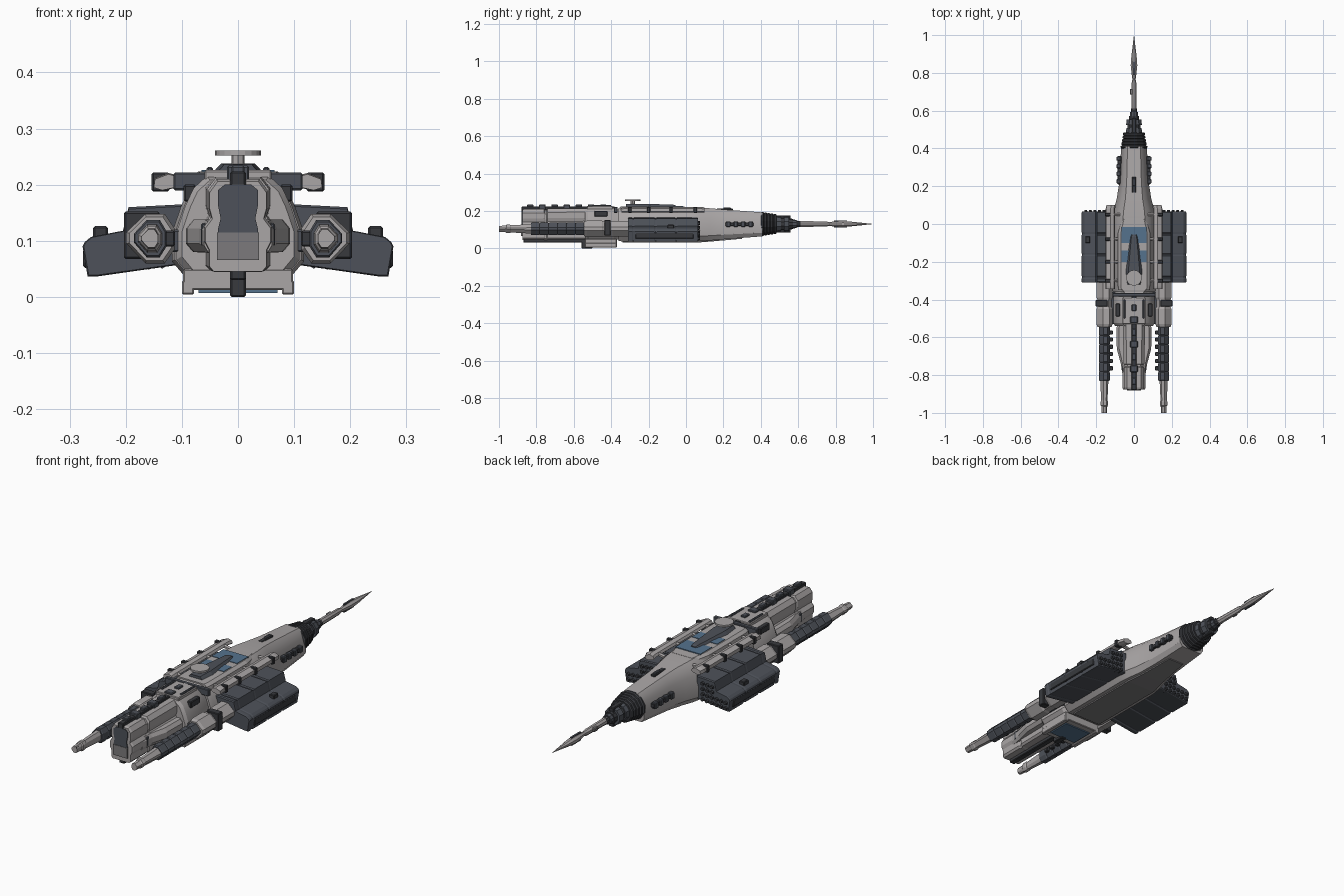
import bpy, bmesh, math
from mathutils import Vector, Matrix

cube = bpy.data.objects.get("Cube")
if cube:
    bpy.data.objects.remove(cube, do_unlink=True)


def material(name, r, g, b):
    m = bpy.data.materials.new(name)
    m.use_nodes = True
    m.diffuse_color = (r, g, b, 1)
    m.node_tree.nodes["Principled BSDF"].inputs["Base Color"].default_value = (r, g, b, 1)
    return m


LIGHT = material("light grey", .40, .38, .38)
MID = material("mid grey", .20, .195, .20)
SLATE = material("slate grey", .075, .083, .10)
DARK = material("dark grey", .04, .042, .048)
BLUE = material("window blue", .09, .17, .27)


def finish(name, bm, mat, pair=False, bevel=0, smooth=False):
    bmesh.ops.recalc_face_normals(bm, faces=bm.faces)
    me = bpy.data.meshes.new(name)
    bm.to_mesh(me)
    bm.free()
    me.materials.append(mat)
    ob = bpy.data.objects.new(name, me)
    bpy.context.collection.objects.link(ob)
    if bevel:
        b = ob.modifiers.new("bevel", 'BEVEL')
        b.width, b.segments = bevel, 1
    if pair:
        ob.modifiers.new("mirror", 'MIRROR').use_axis = (True, False, False)
    if smooth:
        bpy.ops.object.select_all(action='DESELECT')
        ob.select_set(True)
        bpy.context.view_layer.objects.active = ob
        bpy.ops.object.shade_smooth_by_angle(angle=math.radians(30))
    return ob


def box(name, x, y, z, mat, pair=False, bevel=.003):
    """Box from (low, high) ranges; x given as one number means symmetric."""
    if not isinstance(x, tuple):
        x = (-x, x)
    bm = bmesh.new()
    bmesh.ops.create_cube(bm, size=1)
    for v in bm.verts:
        for i, (lo, hi) in enumerate((x, y, z)):
            v.co[i] = (lo + hi) / 2 + v.co[i] * (hi - lo)
    return finish(name, bm, mat, pair, bevel)


def loft(name, profile, stations, mat, centre=(0, .13), pair=False, smooth=False):
    """Skin an x-z profile along y; each station is (y, x scale, z scale, z shift)."""
    bm = bmesh.new()
    cx, cz = centre
    rings = []
    for y, sx, sz, *dz in stations:
        rings.append([bm.verts.new((cx + px * sx, y, cz + pz * sz + (dz[0] if dz else 0)))
                      for px, pz in profile])
    n = len(profile)
    for a, b in zip(rings, rings[1:]):
        for i in range(n):
            bm.faces.new((a[i], a[(i + 1) % n], b[(i + 1) % n], b[i]))
    bm.faces.new(rings[0])
    bm.faces.new(rings[-1])
    return finish(name, bm, mat, pair, 0, smooth)


def cylinder(name, r, start, end, mat, sides=8, pair=False, r2=None):
    a, b = Vector(start), Vector(end)
    bm = bmesh.new()
    rot = (b - a).to_track_quat('Z', 'Y').to_matrix().to_4x4()
    bmesh.ops.create_cone(bm, cap_ends=True, segments=sides, radius1=r,
                          radius2=r if r2 is None else r2, depth=(b - a).length,
                          matrix=Matrix.Translation((a + b) / 2) @ rot)
    return finish(name, bm, mat, pair)


def whole(half):
    return half + [(-x, z) for x, z in reversed(half)]


def ngon(n):
    return [(math.cos((i + .5) * math.tau / n), math.sin((i + .5) * math.tau / n)) for i in range(n)]


# Main hull
hull = whole([(.8, -1), (1, -.7), (1, -.15), (.85, .4), (.72, .75), (.5, 1)])
loft("hull", hull, [(-.36, .112, .088), (-.34, .118, .092), (.02, .118, .092), (.07, .11, .09),
                    (.13, .092, .086), (.22, .078, .078), (.41, .068, .064)], LIGHT,
     centre=(0, .128), smooth=True)
loft("belly_panel", [(-1, -1), (1, -1), (1, 1), (-1, 1)],
     [(-.34, .075, .004, -.002), (.05, .075, .004, -.002), (.13, .06, .004, .004),
      (.3, .04, .004, .019)], MID, centre=(0, .036))
loft("upper_deck", whole([(.09, .19), (.085, .213), (.07, .224)]),
     [(-.35, .95, 1), (-.32, 1, 1), (-.05, 1, 1), (.03, .75, .985)], LIGHT, centre=(0, 0))
for y0, y1, w in ((-.1, -.015, .065), (-.2, -.14, .065)):
    box("window", w, (y0, y1), (.218, .2265), BLUE, bevel=0)

# Top turret wedge and sensor dish
loft("turret_wedge", whole([(1, 0), (.7, 1)]),
     [(-.32, .035, .012), (-.25, .043, .014), (-.07, .02, .010), (-.055, .014, .006)],
     SLATE, centre=(0, .224))
cylinder("dish_stem", .012, (0, -.285, .23), (0, -.285, .254), LIGHT)
cylinder("dish", .041, (0, -.285, .252), (0, -.285, .261), LIGHT, 20)

# Nose vents
box("nose_top_vent", .011, (.165, .25), (.195, .213), DARK)
box("nose_top_block", .007, (.2, .24), (.2, .219), SLATE)
box("side_vent", (.066, .087), (.21, .36), (.118, .138), DARK, True)
for y in (.215, .255, .295, .335):
    box("vent_cover", (.07, .092), (y, y + .022), (.113, .143), SLATE, True)

# Bellows collar and tapering neck
for i in range(5):
    y, s = .40 + i * .017, 1 - i * .045
    loft("bellows_ring", ngon(12), [(y, .066 * s, .062 * s), (y + .004, .073 * s, .067 * s),
                                    (y + .012, .073 * s, .067 * s), (y + .017, .066 * s, .062 * s)], DARK)
for y, r, mat in ((.48, .046, SLATE), (.505, .037, DARK), (.525, .044, SLATE), (.545, .03, DARK),
                  (.565, .024, SLATE), (.585, .018, DARK)):
    cylinder("neck_ring", r, (0, y, .13), (0, y + .027, .13), mat, 10, r2=r * .92)
box("neck_rib", .012, (.47, .56), (.085, .175), DARK)

# Lance
loft("lance", ngon(8), [(.6, .015, .017), (.75, .013, .015), (.765, .009, .01), (.78, .012, .013),
                        (.84, .019, .018), (.88, .016, .014), (1, .0005, .0005)], LIGHT, smooth=True)
box("lance_block", (-.022, .008), (.685, .715), (.122, .14), MID)
box("lance_groove", .004, (.79, .86), (.11, .15), SLATE, bevel=0)

# Missile pods
pod = [(.10, .165), (.195, .16), (.205, .118), (.262, .107), (.273, .098),
       (.277, .09), (.268, .036), (.255, .036), (.10, .058)]
seams = []
for lo, hi in ((-.31, -.285), (-.28, -.165), (-.16, -.055), (-.05, .065)):
    seams += [(lo, .975, .95), (lo + .005, 1, 1), (hi - .005, 1, 1), (hi, .975, .95)]
c = (.185, .09)
loft("missile_pod", [(x - c[0], z - c[1]) for x, z in pod], seams, SLATE, c, True)
box("pod_block", (.232, .258), (-.1, -.065), (.1, .126), DARK, True)
box("pod_side_plate", (.25, .276), (-.27, .04), (.052, .085), DARK, True)
for row in range(4):
    for col in range(6):
        x, z = .135 + col * .024, .062 + row * .025 - col * .002
        if row < 2 or x < .19:
            cylinder("missile_tube", .0115, (x, .05, z), (x, .074, z), DARK, 6, True, r2=.008)

# Raised shoulder rails held by struts
loft("shoulder_rail", [(.10, .205), (.106, .216), (.124, .221), (.148, .212), (.15, .197), (.135, .192), (.108, .198)],
     [(-.345, 1, .99), (-.33, 1, 1), (.08, 1, 1), (.1, .97, .99)], LIGHT, (0, 0), True)
for y in (-.3, -.2, -.08, .05):
    cylinder("rail_strut", .009, (.075, y, .2), (.115, y, .207), LIGHT, 6, True)
    box("rail_clip", (.122, .154), (y - .009, y + .009), (.188, .222), DARK, True)

# Rear hull section
loft("rear_hull", hull, [(-.54, .1, .08), (-.525, .11, .088), (-.385, .11, .088), (-.37, .102, .08), (-.35, .102, .08)],
     LIGHT, centre=(0, .128), smooth=True)
box("rear_cross_beam", .115, (-.385, -.365), (.19, .222), SLATE)
box("rear_deck", .06, (-.53, -.39), (.2, .226), LIGHT)
box("rear_slot", (.075, .097), (-.49, -.42), (.17, .2), DARK, True)
box("rear_hatch", (.045, .056), (-.5, -.4), (.215, .232), SLATE, True)

# Ventral bay with window
box("ventral_bay", .098, (-.54, -.37), (.012, .05), LIGHT)
box("ventral_foot", (.078, .1), (-.54, -.37), (.004, .03), LIGHT, True)
box("ventral_window", .07, (-.51, -.40), (.007, .014), BLUE, bevel=0)
box("ventral_keel", .014, (-.56, -.5), (0, .062), DARK)

# Central cannon
cannon = whole([(.045, .046), (.053, .055), (.053, .085), (.061, .1), (.061, .125),
                (.048, .142), (.053, .16), (.053, .19), (.038, .21)])
loft("cannon", cannon, [(-.875, .95, .98), (-.865, 1, 1), (-.76, 1, 1), (-.755, .94, .97), (-.745, .94, .97),
                        (-.74, 1.05, 1.01), (-.53, 1.1, 1.02)], LIGHT, (0, 0))
muzzle = whole([(.034, .066), (.036, .12), (.031, .14), (.036, .165), (.036, .19), (.024, .2)])
loft("muzzle", muzzle, [(-.879, 1, 1), (-.86, 1, 1)], SLATE, (0, 0))
box("muzzle_sill", .037, (-.881, -.87), (.066, .115), MID, bevel=0)
loft("cannon_cheek", [(.04, .078), (.08, .08), (.093, .095), (.093, .122), (.08, .138), (.04, .138)],
     [(-.8, .65, .97), (-.74, .75, 1), (-.66, .98, 1), (-.55, 1, 1), (-.53, .9, 1)],
     LIGHT, (0, 0), True)
box("cannon_band", .066, (-.775, -.755), (.09, .132), SLATE)
box("cannon_spine", .014, (-.879, -.38), (.19, .224), DARK)
for i in range(7):
    y = -.85 + i * .065
    box("spine_block", .02 if i % 2 else .012, (y, y + .035), (.2, .234), SLATE)
box("cannon_keel", .014, (-.87, -.54), (.03, .062), DARK)

# Twin arms
arm = [(.112, .085), (.13, .06), (.165, .06), (.2, .095), (.2, .115), (.165, .148), (.13, .148), (.112, .122)]
c = (.158, .104)
arm = [(x - c[0], z - c[1]) for x, z in arm]
loft("arm_housing", arm, [(-.545, .85, .88), (-.53, .98, 1), (-.45, .98, 1), (-.44, .86, .9), (-.4, .86, .9),
                          (-.39, .95, .95), (-.29, .95, .95)], LIGHT, c, True)
box("arm_clamp", (.14, .203), (-.437, -.403), (.068, .152), DARK, True)
box("arm_mount", (.085, .135), (-.53, -.36), (.08, .12), SLATE, True)
segments = []
for i in range(6):
    y = -.83 + i * .048
    segments += [(y, .6, .68), (y + .005, .66, .76), (y + .043, .66, .76), (y + .048, .6, .68)]
loft("arm_barrel", arm, segments, SLATE, c, True)
for i in range(6):
    y = -.775 + i * .038
    box("arm_tooth", (.112, .135), (y, y + .022), (.09, .118), DARK, True)
loft("arm_tip", arm, [(-1, .33, .36), (-.965, .36, .4), (-.96, .45, .5), (-.94, .45, .5), (-.935, .38, .44),
                      (-.82, .5, .58)], LIGHT, c, True)
loft("arm_bore", [(-.012, -.013), (.014, 0), (-.012, .013)], [(-1.0, 1, 1), (-.98, 1, 1)], DARK, (.157, .104), True)
